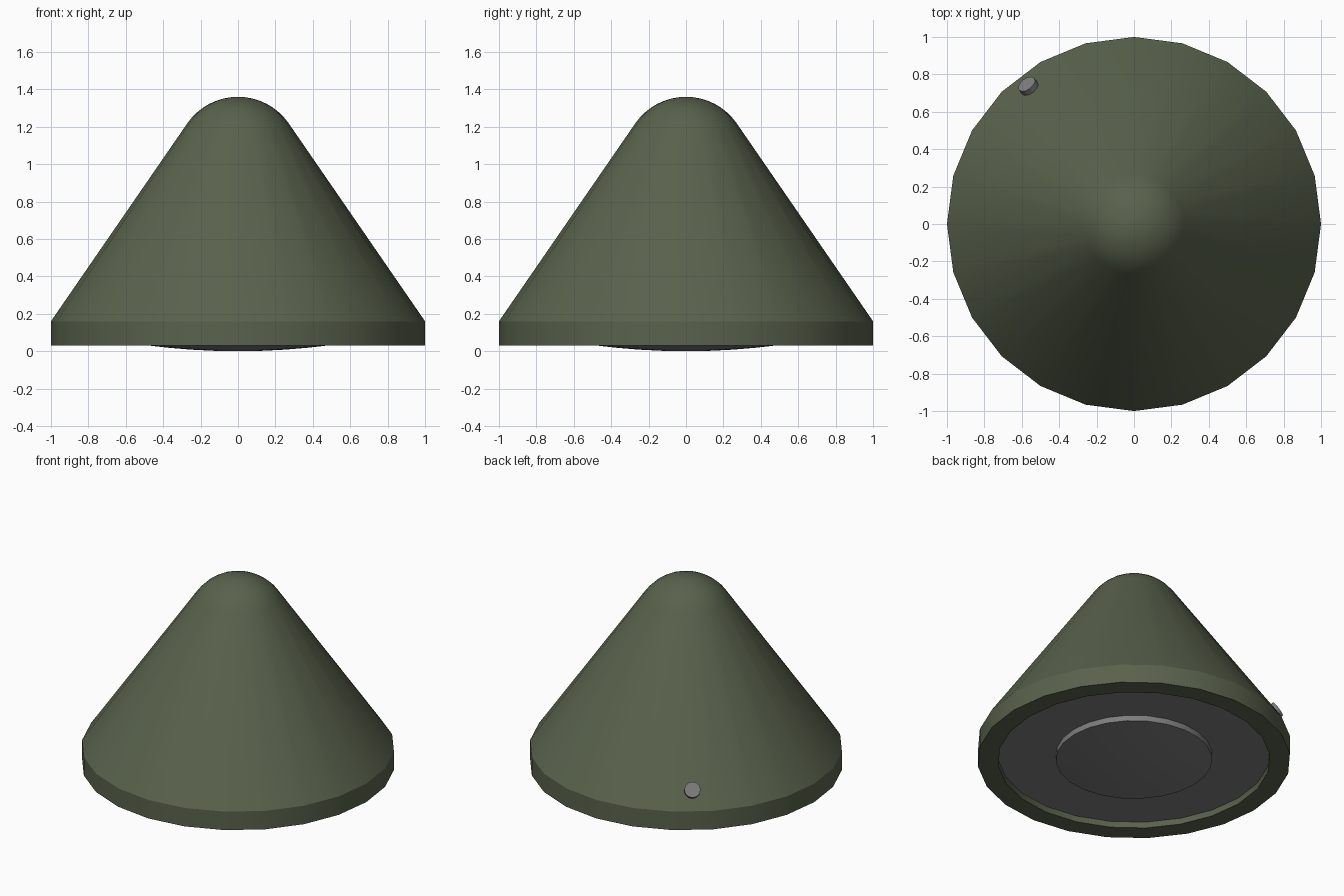
import bpy, bmesh, math
from mathutils import Vector

if "Cube" in bpy.data.objects:
    bpy.data.objects.remove(bpy.data.objects["Cube"])

SIDES = 24


def material(name, rgb):
    m = bpy.data.materials.new(name)
    m.diffuse_color = (*rgb, 1)
    m.use_nodes = True
    m.node_tree.nodes["Principled BSDF"].inputs["Base Color"].default_value = m.diffuse_color
    return m


green = material("olive green paint", (0.10, 0.122, 0.073))
grey = material("bare grey metal", (0.205, 0.205, 0.205))


def add_object(name, bm, mat):
    bmesh.ops.recalc_face_normals(bm, faces=bm.faces)
    mesh = bpy.data.meshes.new(name)
    bm.to_mesh(mesh)
    bm.free()
    mesh.materials.append(mat)
    ob = bpy.data.objects.new(name, mesh)
    bpy.context.collection.objects.link(ob)
    bpy.ops.object.select_all(action='DESELECT')
    ob.select_set(True)
    bpy.context.view_layer.objects.active = ob
    bpy.ops.object.shade_smooth_by_angle(angle=math.radians(30))
    return ob


def lathe(name, profile, mat):
    """Spin an (r, z) profile around the z axis."""
    bm = bmesh.new()
    vs = [bm.verts.new((r, 0, z)) for r, z in profile]
    edges = [bm.edges.new(p) for p in zip(vs, vs[1:])]
    bmesh.ops.spin(bm, geom=vs + edges, axis=(0, 0, 1), cent=(0, 0, 0),
                   angle=math.tau, steps=SIDES, use_duplicate=False)
    bmesh.ops.remove_doubles(bm, verts=bm.verts, dist=1e-4)
    return add_object(name, bm, mat)


# Conical shell: recessed underside, rim band, sloped side and rounded tip
R, CZ = 0.33, 1.03
slope = math.radians(35)          # elevation of the cone's surface normal
tip = []
for i in range(9):
    a = slope + (math.pi / 2 - slope) * i / 8
    tip.append((R * math.cos(a) if i < 8 else 0, CZ + R * math.sin(a)))
lathe("cone_shell", [(0.87, 0.075), (0.87, 0.03), (1, 0.03), (1, 0.16)] + tip, green)

# Base plate with a raised, slightly domed centre boss
boss = [(0.5 * t, 0.033 * t * t) for t in (1, 0.75, 0.5, 0.25, 0)]
lathe("base_plate", [(0.87, 0.073), (0.5, 0.073)] + boss, grey)

# Small pin standing square to the sloped side at the back left
around = math.radians(127.5)
normal = Vector((math.cos(slope) * math.cos(around),
                 math.cos(slope) * math.sin(around), math.sin(slope)))
cap = Vector((0.943 * math.cos(around), 0.943 * math.sin(around), 0.29))
length = 0.09
bm = bmesh.new()
bmesh.ops.create_cone(bm, cap_ends=True, segments=12, radius1=0.052,
                      radius2=0.052, depth=length)
pin = add_object("side_pin", bm, grey)
pin.rotation_mode = 'QUATERNION'
pin.rotation_quaternion = normal.to_track_quat('Z', 'Y')
pin.location = cap - normal * length / 2
